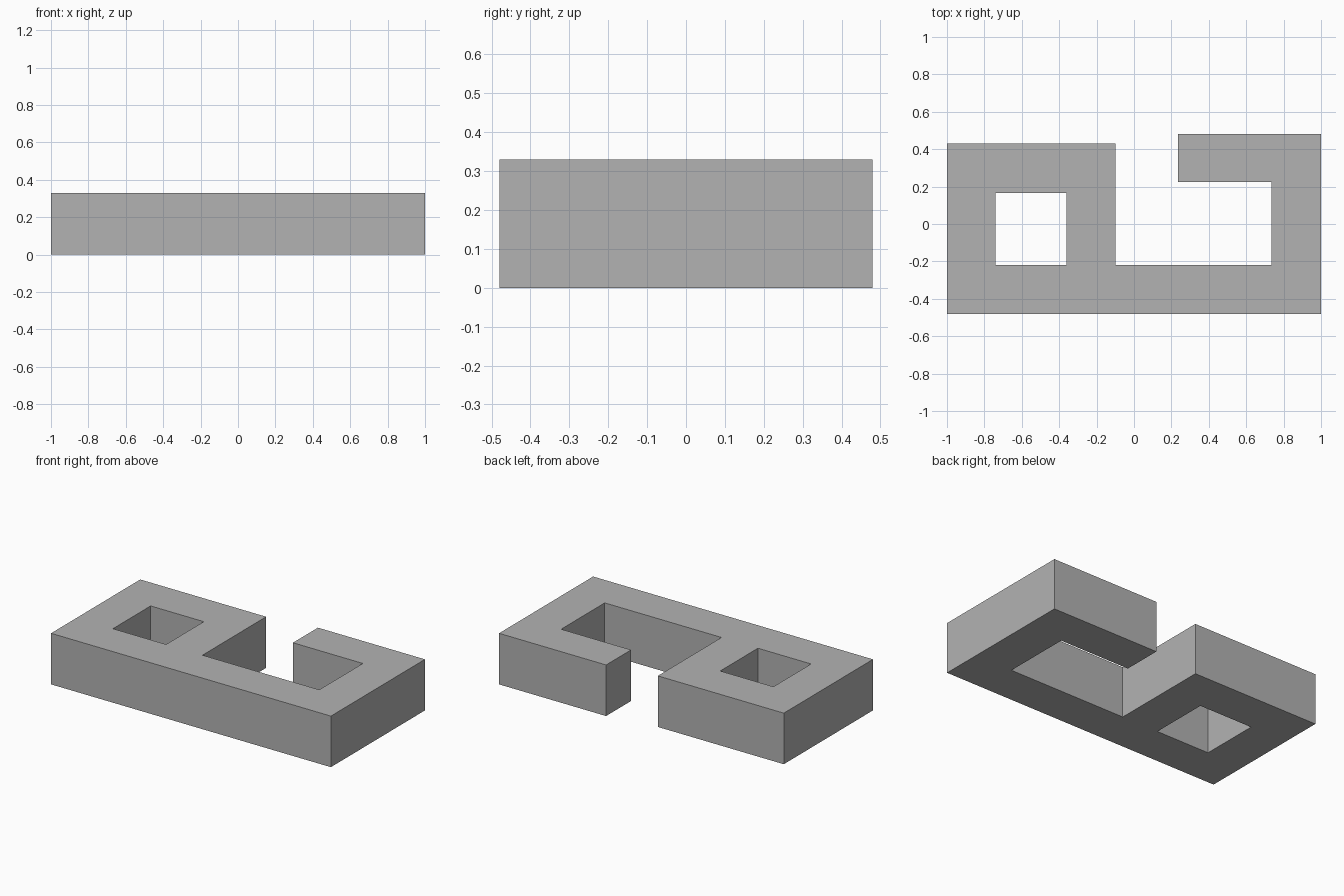
import bpy
import bmesh

cube = bpy.data.objects.get("Cube")
if cube:
    bpy.data.objects.remove(cube, do_unlink=True)

HEIGHT = 0.33

# Plain grey material
grey = bpy.data.materials.new("plain grey")
grey.use_nodes = True
colour = (0.45, 0.45, 0.45, 1)
grey.diffuse_color = colour
grey.node_tree.nodes["Principled BSDF"].inputs["Base Color"].default_value = colour

# Outer outline: closed block on the right, open hook on the left
outline = [(-1, -0.48), (1, -0.48), (1, 0.48), (0.235, 0.48), (0.235, 0.225),
           (0.735, 0.225), (0.735, -0.22), (-0.1, -0.22), (-0.1, 0.43), (-1, 0.43)]
# Square opening through the block
opening = [(-0.74, -0.22), (-0.74, 0.165), (-0.36, 0.165), (-0.36, -0.22)]


def add_loop(bm, points):
    verts = [bm.verts.new((x, y, HEIGHT / 2)) for x, y in points]
    return [bm.edges.new((a, b)) for a, b in zip(verts, verts[1:] + verts[:1])]


# Flat profile with its opening
bm = bmesh.new()
edges = add_loop(bm, outline) + add_loop(bm, opening)
bmesh.ops.triangle_fill(bm, edges=edges, use_beauty=True, normal=(0, 0, 1))
bmesh.ops.recalc_face_normals(bm, faces=bm.faces[:])
mesh = bpy.data.meshes.new("hooked_block")
bm.to_mesh(mesh)
bm.free()
mesh.materials.append(grey)

block = bpy.data.objects.new("hooked_block", mesh)
bpy.context.collection.objects.link(block)

# Even thickness about the middle height
solid = block.modifiers.new("thickness", 'SOLIDIFY')
solid.thickness = HEIGHT
solid.offset = 0
